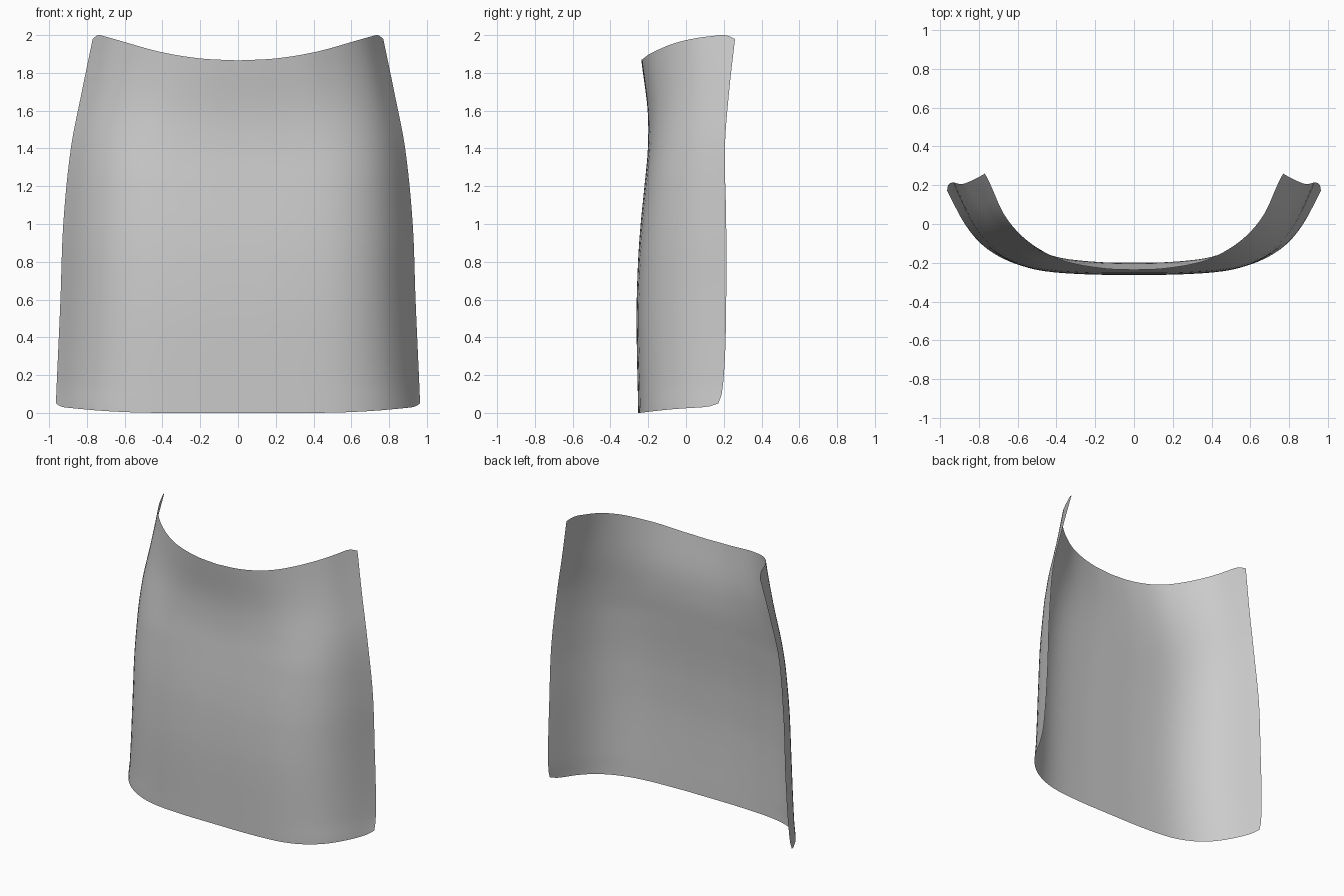
import bpy
import bmesh
from math import sin, pi

cube = bpy.data.objects.get("Cube")
if cube:
    bpy.data.objects.remove(cube, do_unlink=True)


def curve(points, t):
    """Smooth cubic through (position, value) points."""
    n = len(points)

    def slope(i):
        a, b = points[max(i - 1, 0)], points[min(i + 1, n - 1)]
        return (b[1] - a[1]) / (b[0] - a[0])

    t = min(max(t, points[0][0]), points[-1][0])
    i = 0
    while i < n - 2 and t > points[i + 1][0]:
        i += 1
    (x0, y0), (x1, y1) = points[i], points[i + 1]
    h = x1 - x0
    k = (t - x0) / h
    return (y0 * (1 + 2 * k) * (1 - k) ** 2 + slope(i) * h * k * (1 - k) ** 2
            + y1 * k * k * (3 - 2 * k) + slope(i + 1) * h * k * k * (k - 1))


# Profiles by height: half width, depth of the side edge, depth of the middle
HALF_WIDTH = [(0, .965), (.1, .962), (.6, .94), (1, .925), (1.4, .885), (1.7, .827), (2, .765)]
EDGE_Y = [(.05, .172), (.12, .193), (.4, .21), (1, .213), (1.4, .206), (1.7, .228), (2, .262)]
MIDDLE_Y = [(0, -.253), (.5, -.262), (.8, -.254), (1, -.24), (1.2, -.22), (1.4, -.202),
            (1.6, -.203), (1.87, -.237), (2, -.25)]

# Profiles across the half width: wrap at the bottom and top, and the two rims
WRAP_LOW = [(0, 0), (.26, .005), (.52, .05), (.68, .155), (.81, .34), (.906, .6), (1, 1)]
WRAP_HIGH = [(0, 0), (.2, .016), (.46, .1), (.65, .252), (.78, .414), (.88, .606), (.96, .86), (1, 1)]
TOP_RIM = [(0, 1.866), (.26, 1.877), (.53, 1.912), (.79, 1.966), (.93, 1.995), (.97, 2), (1, 1.98)]
BOTTOM_RIM = [(0, 0), (.5, .001), (.73, .01), (.92, .026), (.97, .033), (1, .05)]


def sheet_point(u, v):
    side = abs(u)
    low, high = curve(BOTTOM_RIM, side), curve(TOP_RIM, side)
    z = low + v * (high - low)
    k = min(max((z - 1.2) / .7, 0), 1)
    blend = k * k * (3 - 2 * k)
    wrap = curve(WRAP_LOW, side) * (1 - blend) + curve(WRAP_HIGH, side) * blend
    middle = curve(MIDDLE_Y, z)
    return (u * curve(HALF_WIDTH, z), middle + wrap * (curve(EDGE_Y, z) - middle), z)


# Curved panel: one thin open sheet
COLUMNS, ROWS = 56, 40
bm = bmesh.new()
grid = [[bm.verts.new(sheet_point(sin(pi * (c / COLUMNS - .5)), r / ROWS))
         for c in range(COLUMNS + 1)] for r in range(ROWS + 1)]
for r in range(ROWS):
    for c in range(COLUMNS):
        face = bm.faces.new((grid[r][c], grid[r][c + 1], grid[r + 1][c + 1], grid[r + 1][c]))
        face.smooth = True
mesh = bpy.data.meshes.new("curved_panel")
bm.to_mesh(mesh)
bm.free()
panel = bpy.data.objects.new("curved_panel", mesh)
bpy.context.collection.objects.link(panel)

# Plain grey finish
GREY = (.6, .6, .6, 1)
grey = bpy.data.materials.new("plain_grey")
grey.use_nodes = True
grey.diffuse_color = GREY
grey.node_tree.nodes["Principled BSDF"].inputs["Base Color"].default_value = GREY
mesh.materials.append(grey)
